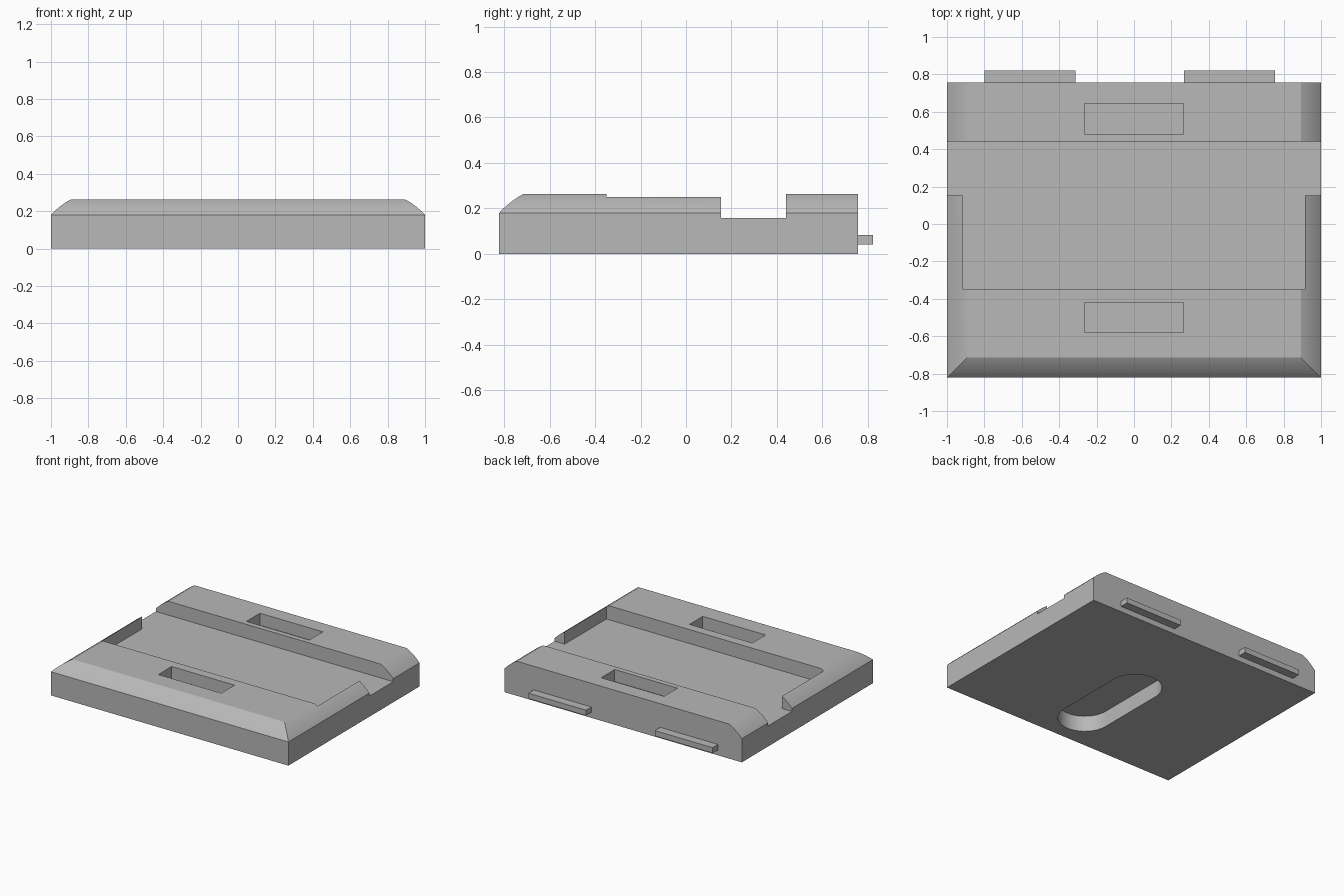
import bpy, bmesh, math

if "Cube" in bpy.data.objects:
    bpy.data.objects.remove(bpy.data.objects["Cube"], do_unlink=True)

GREY = (0.48, 0.48, 0.48, 1)
mat = bpy.data.materials.new("plain grey")
mat.use_nodes = True
mat.diffuse_color = GREY
mat.node_tree.nodes["Principled BSDF"].inputs["Base Color"].default_value = GREY

FRONT, BACK, RIM, TOP = -0.822, 0.757, 0.18, 0.263


def loft(name, rings):
    """Closed solid through a stack of matching point rings."""
    bm = bmesh.new()
    loops = [[bm.verts.new(p) for p in ring] for ring in rings]
    n = len(loops[0])
    for low, high in zip(loops, loops[1:]):
        for i in range(n):
            j = (i + 1) % n
            bm.faces.new((low[i], low[j], high[j], high[i]))
    bm.faces.new(loops[0][::-1])
    bm.faces.new(loops[-1])
    bmesh.ops.recalc_face_normals(bm, faces=bm.faces)
    mesh = bpy.data.meshes.new(name)
    bm.to_mesh(mesh)
    bm.free()
    mesh.materials.append(mat)
    obj = bpy.data.objects.new(name, mesh)
    bpy.context.collection.objects.link(obj)
    return obj


def rect(x0, x1, y0, y1, z):
    return [(x0, y0, z), (x1, y0, z), (x1, y1, z), (x0, y1, z)]


def box(name, x0, x1, y0, y1, z0, z1):
    return loft(name, [rect(x0, x1, y0, y1, z) for z in (z0, z1)])


def stadium(radius, half, cy, z, steps=24):
    """Rounded slot outline running along y."""
    pts = []
    for end in (0, 1):
        for i in range(steps + 1):
            a = math.pi * (end + i / steps)
            pts.append((radius * math.cos(a),
                        cy + (-half if end else half) + radius * math.sin(a), z))
    return pts


# Body: straight base with a curved shoulder on the front and sides
rings = [rect(-1, 1, FRONT, BACK, 0)]
STEPS = 10
for i in range(STEPS + 1):
    t = i / STEPS
    inset = 2 * t * (1 - t) * 0.05 + t * t * 0.107
    rise = 2 * t * (1 - t) * 0.054 + t * t * (TOP - RIM)
    rings.append(rect(-1 + inset, 1 - inset, FRONT + inset, BACK, RIM + rise))
body = loft("body", rings)

# Cutters: wide tray, open cross channel, two top pockets, slot underneath
cutters = [
    box("tray_cutter", -0.915, 0.915, -0.35, 0.3, 0.157, 0.5),
    box("channel_cutter", -1.2, 1.2, 0.153, 0.44, 0.157, 0.5),
    box("front_pocket_cutter", -0.265, 0.265, -0.58, -0.42, 0.172, 0.5),
    box("back_pocket_cutter", -0.265, 0.265, 0.48, 0.643, 0.172, 0.5),
    loft("underside_slot_cutter", [stadium(0.187, 0.27, -0.26, z) for z in (-0.1, 0.12)]),
]
bpy.context.view_layer.objects.active = body
for cutter in cutters:
    mod = body.modifiers.new("cut", "BOOLEAN")
    mod.operation = "DIFFERENCE"
    mod.solver = "EXACT"
    mod.object = cutter
    bpy.ops.object.modifier_apply(modifier=mod.name)
    bpy.data.objects.remove(cutter, do_unlink=True)

# Smooth the curved shoulder and slot ends only
for obj in bpy.context.selected_objects:
    obj.select_set(False)
body.select_set(True)
bpy.ops.object.shade_smooth_by_angle(angle=math.radians(18))

# Locking tabs on the back
for name, x0, x1 in (("right_tab", -0.8, -0.313), ("left_tab", 0.267, 0.753)):
    box(name, x0, x1, BACK - 0.02, 0.822, 0.042, 0.083)
